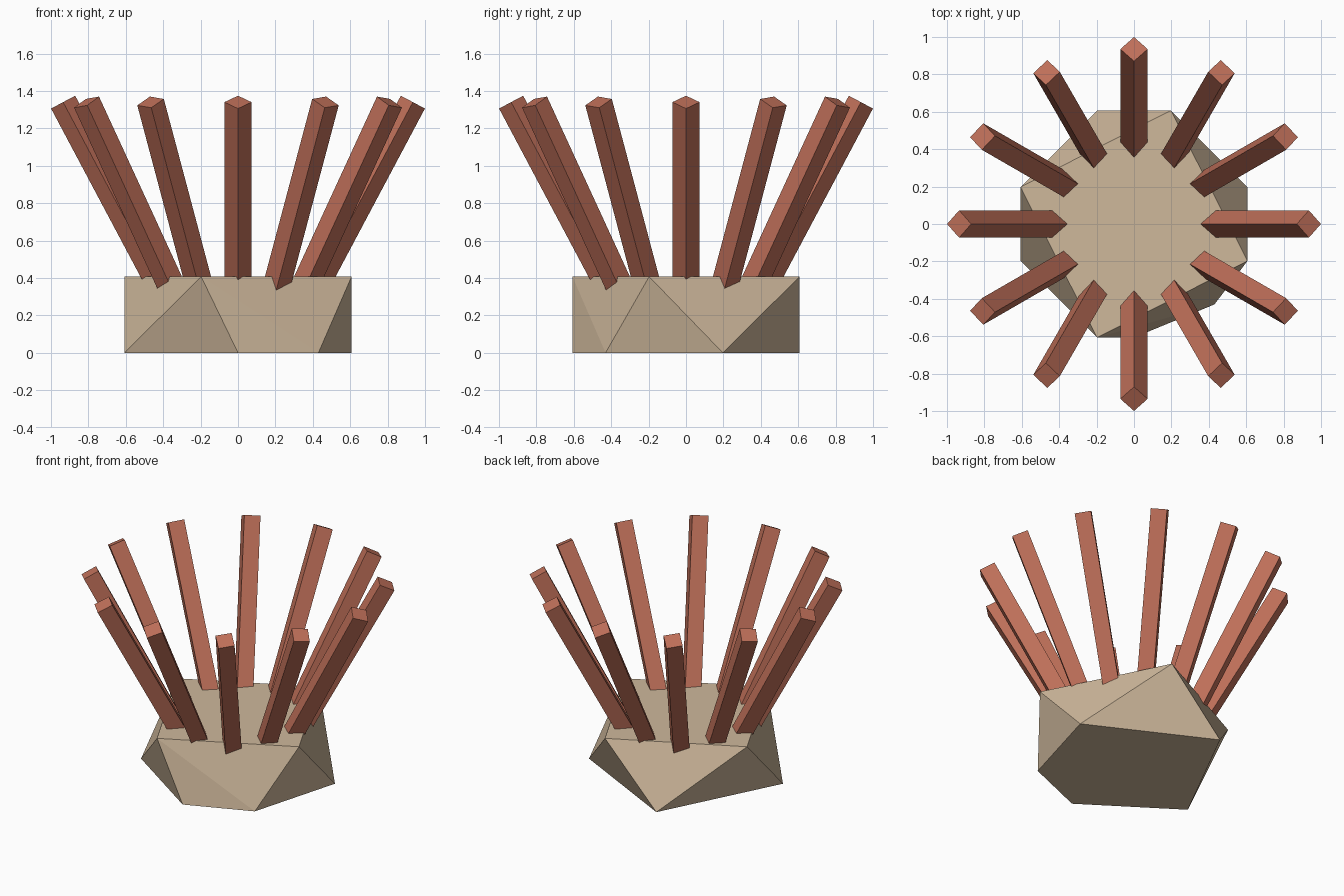
import bpy, bmesh, math
from mathutils import Vector, Matrix

if "Cube" in bpy.data.objects:
    bpy.data.objects.remove(bpy.data.objects["Cube"])

def material(name, color):
    m = bpy.data.materials.new(name)
    m.diffuse_color = (*color, 1)
    m.use_nodes = True
    m.node_tree.nodes["Principled BSDF"].inputs["Base Color"].default_value = m.diffuse_color
    return m

def add_object(name, bm, mat):
    bmesh.ops.recalc_face_normals(bm, faces=bm.faces[:])
    me = bpy.data.meshes.new(name)
    bm.to_mesh(me)
    bm.free()
    me.materials.append(mat)
    ob = bpy.data.objects.new(name, me)
    bpy.context.collection.objects.link(ob)
    return ob

stone = material("tan_stone", (0.62, 0.48, 0.33))
wood = material("red_brown", (0.52, 0.16, 0.10))

# Faceted base: square top over an uneven five-sided foot
A, B, H = 0.607, 0.197, 0.407
top = [(-B, -A), (A, -B), (B, A), (-A, B)]
foot = [(A, B), (-B, A), (-A, -B), (0, -A), (0.43, -0.43)]
bm = bmesh.new()
for pts, z in ((top, H), (foot, 0)):
    for x, y in pts:
        bm.verts.new((x, y, z))
bmesh.ops.convex_hull(bm, input=bm.verts[:])
bmesh.ops.dissolve_limit(bm, angle_limit=0.01, verts=bm.verts[:], edges=bm.edges[:])
add_object("base", bm, stone)

# Ring of twelve square sticks leaning outwards
LEAN = math.radians(28)
TIP_R, TIP_Z, LENGTH = 0.935, 1.34, 1.24
for i in range(12):
    a = i * math.tau / 12
    d = Vector((math.sin(LEAN) * math.cos(a), math.sin(LEAN) * math.sin(a), math.cos(LEAN)))
    tip = Vector((TIP_R * math.cos(a), TIP_R * math.sin(a), TIP_Z))
    rot = Vector((0, 0, 1)).rotation_difference(d).to_matrix().to_4x4()
    bm = bmesh.new()
    bmesh.ops.create_cone(bm, cap_ends=True, segments=4, radius1=0.073, radius2=0.073,
                          depth=LENGTH,
                          matrix=Matrix.Translation(tip - d * LENGTH / 2) @ rot)
    add_object(f"stick_{i + 1}", bm, wood)
